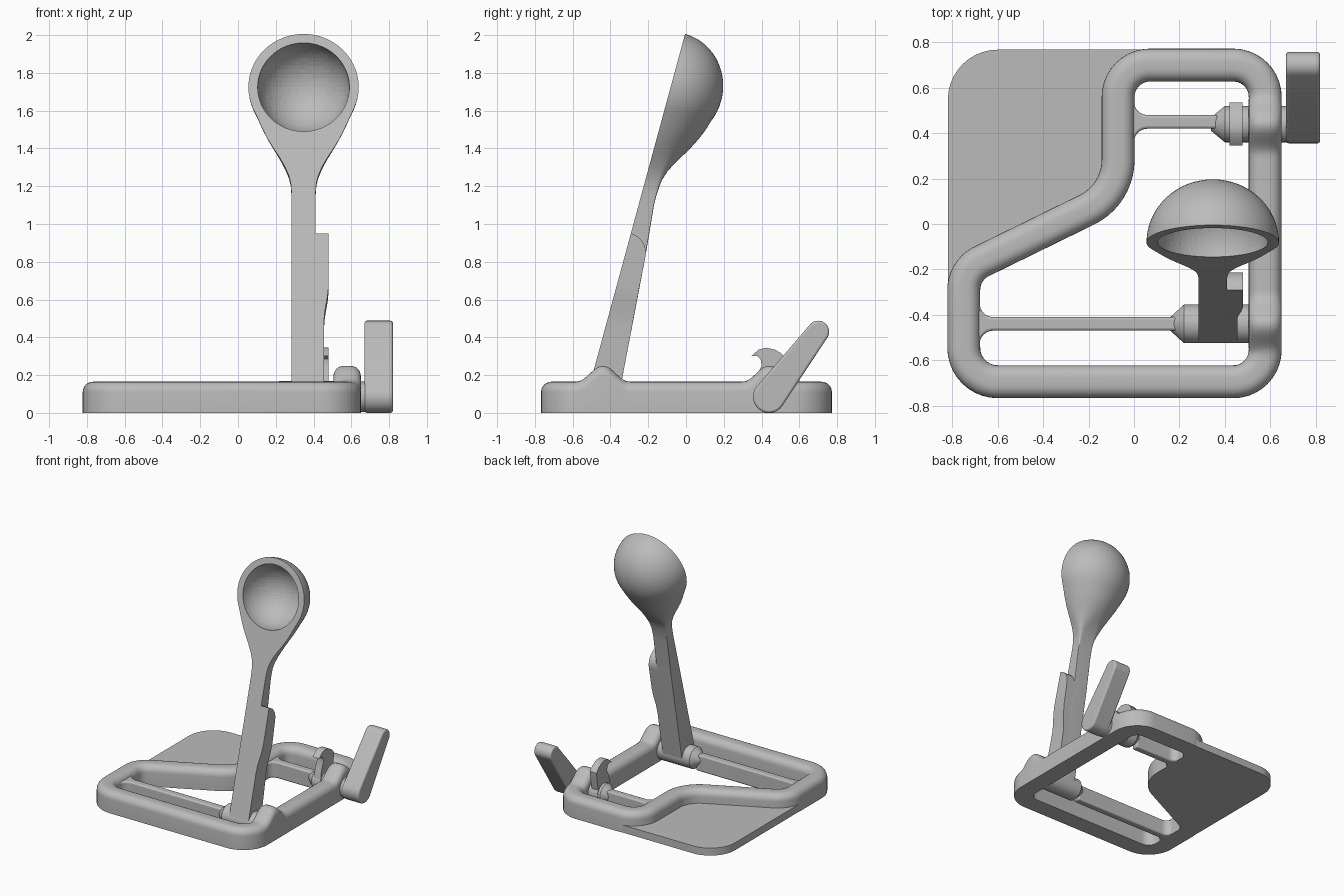
import bpy, bmesh, math
from mathutils import Vector

cube = bpy.data.objects.get("Cube")
if cube:
    bpy.data.objects.remove(cube, do_unlink=True)

grey = bpy.data.materials.new("plain grey")
grey.use_nodes = True
colour = (0.5, 0.5, 0.5, 1)
grey.diffuse_color = colour
grey.node_tree.nodes["Principled BSDF"].inputs["Base Color"].default_value = colour


def shade(ob, angle=35):
    bpy.ops.object.select_all(action='DESELECT')
    ob.select_set(True)
    bpy.context.view_layer.objects.active = ob
    bpy.ops.object.shade_smooth_by_angle(angle=math.radians(angle))


def loft(name, rings, closed=False, bevel=0):
    """Skin a list of equal rings; closed joins the last ring to the first."""
    bm = bmesh.new()
    vs = [[bm.verts.new(p) for p in ring] for ring in rings]
    n = len(vs[0])
    for i in range(len(vs) if closed else len(vs) - 1):
        a, b = vs[i], vs[(i + 1) % len(vs)]
        for j in range(n):
            k = (j + 1) % n
            bm.faces.new((a[j], a[k], b[k], b[j]))
    if not closed:
        bm.faces.new(vs[0])
        bm.faces.new(vs[-1])
    bmesh.ops.recalc_face_normals(bm, faces=bm.faces)
    mesh = bpy.data.meshes.new(name)
    bm.to_mesh(mesh)
    bm.free()
    mesh.materials.append(grey)
    ob = bpy.data.objects.new(name, mesh)
    bpy.context.collection.objects.link(ob)
    if bevel:
        mod = ob.modifiers.new("round edges", 'BEVEL')
        mod.width, mod.segments = bevel, 3
        mod.limit_method, mod.angle_limit = 'ANGLE', math.radians(50)
    shade(ob)
    return ob


def flat_prism(name, outline, z0, z1, bevel=0):
    return loft(name, [[(x, y, z) for x, y in outline] for z in (z0, z1)], bevel=bevel)


def side_prism(name, outline, x0, x1, bevel=0):
    return loft(name, [[(x, y, z) for y, z in outline] for x in (x0, x1)], bevel=bevel)


def turned(name, profile, y, z, sides=40):
    """Round part about an x-wise axis, profile of (x, radius)."""
    turns = [2 * math.pi * i / sides for i in range(sides)]
    return loft(name, [[(x, y + r * math.cos(t), z + r * math.sin(t)) for t in turns]
                       for x, r in profile])


def fillet(corners, steps=10):
    """Round each (x, y, radius) corner of a closed outline."""
    out = []
    for i, (x, y, r) in enumerate(corners):
        p = Vector((x, y))
        if r == 0:
            out.append(p)
            continue
        a = (Vector(corners[i - 1][:2]) - p).normalized()
        b = (Vector(corners[(i + 1) % len(corners)][:2]) - p).normalized()
        half = a.angle(b) / 2
        centre = p + (a + b).normalized() * r / math.sin(half)
        start = p + a * r / math.tan(half) - centre
        end = p + b * r / math.tan(half) - centre
        sweep = start.angle_signed(end)
        for k in range(steps + 1):
            t = -sweep * k / steps
            c, s = math.cos(t), math.sin(t)
            out.append(centre + Vector((start.x * c - start.y * s, start.x * s + start.y * c)))
    return out


# Frame: a round-topped rail swept round a closed path, with two bearing humps
PIVOT_Y, AXLE_Y, HUB_Z, HUB_R = -0.44, 0.44, 0.085, 0.085
RAIL, TOP = 0.0725, 0.165
rail_x = 0.578
path = fillet([(-0.75, -0.695, 0.15), (rail_x, -0.695, 0.14), (rail_x, 0.7, 0.14),
               (-0.07, 0.7, 0.14), (-0.07, 0.13, 0.245), (-0.75, -0.203, 0.14)])
split = next(i for i, p in enumerate(path) if p.x > rail_x - 1e-4) + 1
path[split:split] = [Vector((rail_x, -0.54 + 1.08 * i / 60)) for i in range(61)]


def hump(p):
    if p.x < rail_x - 0.05:
        return 0
    near = min(abs(p.y - PIVOT_Y), abs(p.y - AXLE_Y))
    return 0.085 * (0.5 + 0.5 * math.cos(math.pi * min(near / 0.14, 1)))


section = [(-RAIL, 0)]
edge = 0.055
for side in (-1, 1):
    for k in range(7):
        t = math.pi / 2 * (k if side < 0 else 6 - k) / 6
        section.append((side * (RAIL - edge + edge * math.cos(t)), TOP - edge + edge * math.sin(t)))
section.append((RAIL, 0))

rings = []
for i, p in enumerate(path):
    d0, d1 = p - path[i - 1], path[(i + 1) % len(path)] - p
    d = (d0.normalized() + d1.normalized()).normalized()
    normal = Vector((d.y, -d.x))
    rings.append([(*(p + normal * u), z + (hump(p) if z > 0 else 0)) for u, z in section])
loft("frame_rail", rings, closed=True)

# Thin plate filling the back right corner
flat_prism("corner_plate", fillet([(-0.82, -0.27, 0), (-0.82, 0.768, 0.22), (0.1, 0.768, 0),
                                   (-0.05, 0.62, 0), (-0.06, 0.25, 0), (-0.17, 0.09, 0),
                                   (-0.72, -0.18, 0)]), 0, 0.06)


# Cross ribs that flare into the frame
def rib(name, x0, x1, y):
    flare, half = 0.06, 0.03
    edge_pts = [(x0 - 0.03, half + flare)]
    for k in range(9):
        t = math.pi / 2 * k / 8
        edge_pts.append((x0 + flare * (1 - math.cos(t)), half + flare * (1 - math.sin(t))))
    edge_pts.append((x1, half))
    outline = [(x, y + h) for x, h in edge_pts] + [(x, y - h) for x, h in reversed(edge_pts)]
    flat_prism(name, outline, 0, 0.13, bevel=0.02)


rib("front_rib", -0.68, 0.2, PIVOT_Y)
rib("back_rib", 0.0, 0.37, 0.45)

# Pivot hub of the arm and axle of the trigger
turned("arm_hub", [(0.16, 0.03), (0.22, HUB_R), (0.55, HUB_R)], PIVOT_Y, HUB_Z)
turned("trigger_axle", [(0.34, 0.03), (0.4, HUB_R - 0.005), (0.42, HUB_R - 0.005),
                        (0.42, HUB_R), (0.478, HUB_R), (0.478, HUB_R - 0.005),
                        (0.69, HUB_R - 0.005)], AXLE_Y, HUB_Z)

# Trigger hook
side_prism("trigger_hook", [(0.5, 0.09), (0.525, 0.2), (0.535, 0.28), (0.505, 0.315),
                            (0.47, 0.335), (0.425, 0.345), (0.385, 0.335), (0.345, 0.3),
                            (0.375, 0.302), (0.395, 0.285), (0.4, 0.25), (0.375, 0.2),
                            (0.36, 0.09)], 0.42, 0.478)

# Trigger lever: tapered capsule
low, high = Vector((AXLE_Y, HUB_Z)), Vector((0.7, 0.43))
lean = math.atan2(high.y - low.y, high.x - low.x)
capsule = []
for centre, r, first in ((low, HUB_R, lean + math.pi / 2), (high, 0.058, lean - math.pi / 2)):
    for k in range(17):
        t = first + math.pi * k / 16
        capsule.append(centre + r * Vector((math.cos(t), math.sin(t))))
side_prism("trigger_lever", capsule, 0.67, 0.82, bevel=0.012)

# Throwing arm, drawn along its leaning front plane
LEAN = math.radians(15.2)
ARM_X, BOWL_S, BOWL_R = 0.347, 1.787, 0.292


def arm_point(x, s, d):
    return (x, -0.55 + s * math.sin(LEAN) + d * math.cos(LEAN),
            s * math.cos(LEAN) - d * math.sin(LEAN))


stations = [(0.1, 0.063, 0.167), (0.88, 0.063, 0.107), (1.16, 0.063, 0.079),
            (1.21, 0.064, 0.078), (1.26, 0.068, 0.08), (1.3, 0.077, 0.085),
            (1.35, 0.098, 0.1), (1.4, 0.126, 0.125), (1.44, 0.152, 0.149),
            (1.5, 0.188, 0.185), (1.56, 0.218, 0.215), (1.613, 0.241, 0.237)]
for k in range(19):
    t = math.radians(-24 + 112.5 * k / 18)
    w = BOWL_R * math.cos(t)
    stations.append((BOWL_S + BOWL_R * math.sin(t), w, w * 0.95))
rings = []
for s, w, d in stations:
    blend = min(max((s - 1.16) / 0.36, 0), 1)
    power = 2 / (30 * (1 - blend) ** 3 + 2)
    ring = []
    for k in range(33):
        t = math.pi * k / 32
        c, q = math.cos(t), max(math.sin(t), 0)
        q = 0 if k in (0, 32) else q
        ring.append(arm_point(ARM_X + math.copysign(w * abs(c) ** power, c), s, d * q ** power))
    rings.append(ring)
arm = loft("spoon_arm", rings)

# Hollow of the spoon bowl
bpy.ops.mesh.primitive_uv_sphere_add(segments=64, ring_count=32, radius=0.243,
                                     location=arm_point(ARM_X, BOWL_S, 0))
cutter = bpy.context.object
cutter.name = "bowl_cutter"
cutter.data.materials.append(grey)
cut = arm.modifiers.new("hollow", 'BOOLEAN')
cut.object, cut.operation, cut.solver = cutter, 'DIFFERENCE', 'EXACT'
bpy.context.view_layer.objects.active = arm
bpy.ops.object.modifier_apply(modifier=cut.name)
bpy.data.objects.remove(cutter, do_unlink=True)
shade(arm)

# Catch strip along the left side of the arm, with a rounded top
strip = [(0.1, 0.455, 0.167), (0.5, 0.455, 0.136), (0.56, 0.46, 0.131),
         (0.64, 0.474, 0.125), (0.7, 0.48, 0.12), (0.88, 0.48, 0.107)]
for k in range(1, 9):
    t = math.radians(11 * k)
    strip.append((0.88 + 0.105 * math.sin(t), 0.48, 0.107 * math.cos(t)))
loft("catch_strip", [[arm_point(x, s, q) for x, q in
                      ((0.39, 0), (right, 0), (right, d), (0.39, d))]
                     for s, right, d in strip])
